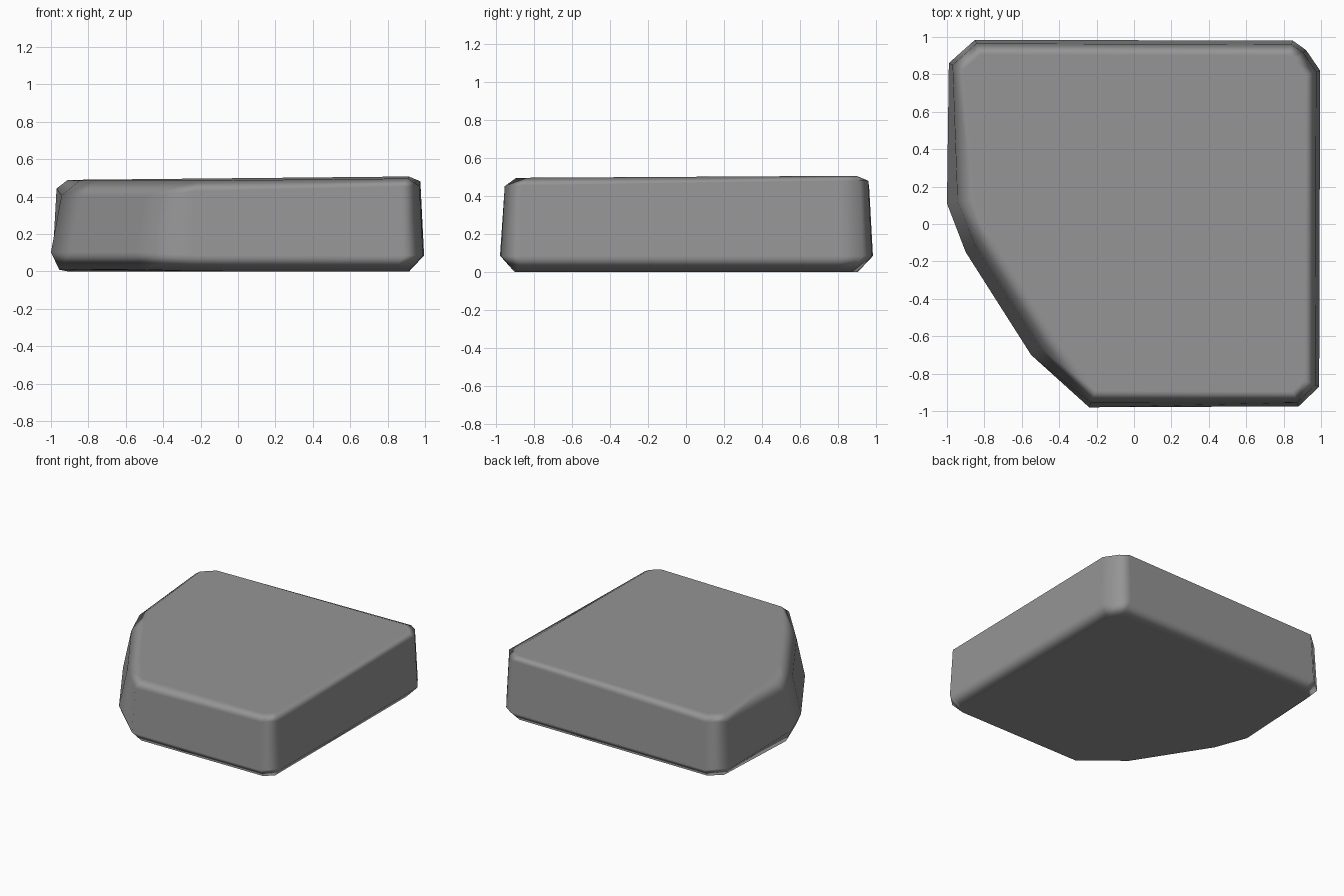
import bpy
import bmesh
from mathutils import Vector

old = bpy.data.objects.get("Cube")
if old:
    bpy.data.objects.remove(old, do_unlink=True)

# Outline at the widest level, counter-clockwise: x, y, softness of the upper edge
OUTLINE = [
    (-0.24, -0.98, 0.1), (0.88, -0.975, 0), (0.99, -0.87, 0), (0.995, 0.82, 0),
    (0.92, 0.93, 0), (0.85, 0.98, 0), (-0.85, 0.985, 0), (-0.99, 0.86, 0),
    (-1, 0.11, 0.9), (-0.9, -0.15, 1), (-0.55, -0.7, 1),
]


def inward(i):
    """Mitre direction that insets corner i by one unit."""
    count = len(OUTLINE)
    here, before, after = (Vector(OUTLINE[k % count][:2]) for k in (i, i - 1, i + 1))
    a, b = (here - before).normalized(), (after - here).normalized()
    normal_a, normal_b = Vector((-a.y, a.x)), Vector((-b.y, b.x))
    return (normal_a + normal_b) / (1 + normal_a.dot(normal_b))


def top_height(x, y):
    return 0.493 + 0.01 * x + 0.006 * y


def shoulder_height(x, y, soft):
    return 0.45 + 0.02 * x + 0.015 * y - 0.03 * soft


def make_ring(bm, inset, height):
    ring = []
    for i, (x, y, soft) in enumerate(OUTLINE):
        p = Vector((x, y)) + inward(i) * inset(soft)
        ring.append(bm.verts.new((p.x, p.y, height(p.x, p.y, soft))))
    return ring


# Grey surface
grey = bpy.data.materials.new("stone_grey")
grey.use_nodes = True
colour = (0.3, 0.3, 0.3, 1)
grey.diffuse_color = colour
grey.node_tree.nodes["Principled BSDF"].inputs["Base Color"].default_value = colour

# Slab: underside, lower edge, shoulder and top as stacked rings
bm = bmesh.new()
rings = [
    make_ring(bm, lambda s: 0.08 - 0.04 * s, lambda x, y, s: 0.01 * s),
    make_ring(bm, lambda s: 0, lambda x, y, s: 0.085 + 0.02 * s),
    make_ring(bm, lambda s: 0.02 + 0.04 * s, shoulder_height),
    make_ring(bm, lambda s: 0.08 + 0.08 * s, lambda x, y, s: top_height(x, y)),
]
for low, high in zip(rings, rings[1:]):
    for i in range(len(low)):
        j = (i + 1) % len(low)
        bm.faces.new((low[i], low[j], high[j], high[i]))
bm.faces.new(reversed(rings[0]))
bm.faces.new(rings[-1])
bmesh.ops.recalc_face_normals(bm, faces=bm.faces)
for face in bm.faces:
    face.smooth = True

mesh = bpy.data.meshes.new("stone_slab")
bm.to_mesh(mesh)
bm.free()
mesh.materials.append(grey)
slab = bpy.data.objects.new("stone_slab", mesh)
bpy.context.scene.collection.objects.link(slab)

# Large faces stay flat while the worn edges shade softly
weighted = slab.modifiers.new("soft_edges", "WEIGHTED_NORMAL")
weighted.mode = "FACE_AREA"
weighted.weight = 100
